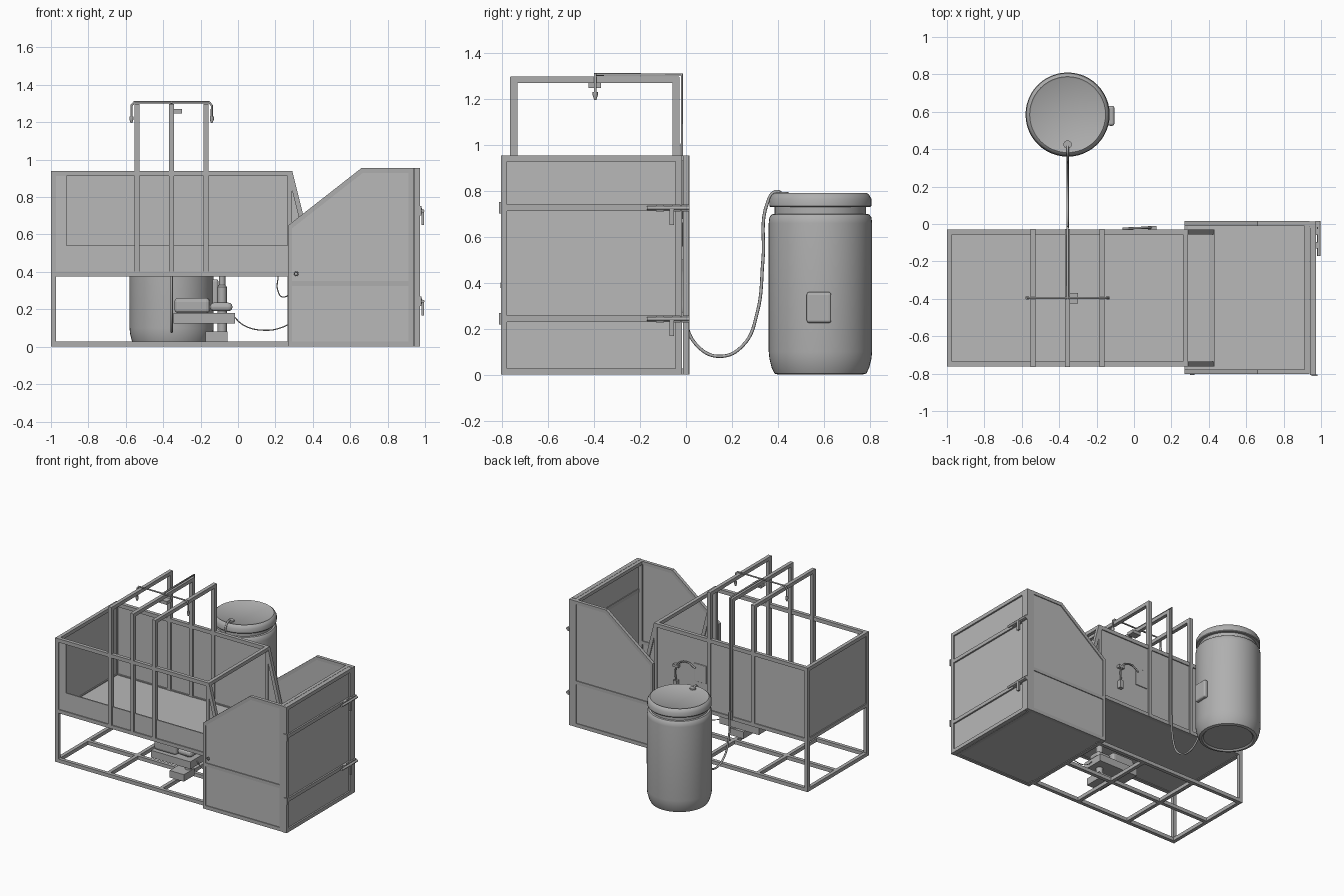
import bpy, bmesh, math
from mathutils import Vector

cube = bpy.data.objects.get("Cube")
if cube:
    bpy.data.objects.remove(cube, do_unlink=True)


def material(name, value):
    m = bpy.data.materials.new(name)
    m.use_nodes = True
    colour = (value, value, value, 1)
    m.diffuse_color = colour
    m.node_tree.nodes["Principled BSDF"].inputs["Base Color"].default_value = colour
    return m


PANEL = material("sheet grey", 0.48)
FRAME = material("frame grey", 0.42)
DRUM = material("drum grey", 0.43)
T = 0.027  # square tube width


def finish(name, bm, mat, smooth=False):
    bmesh.ops.recalc_face_normals(bm, faces=bm.faces)
    mesh = bpy.data.meshes.new(name)
    bm.to_mesh(mesh)
    bm.free()
    mesh.materials.append(mat)
    ob = bpy.data.objects.new(name, mesh)
    bpy.context.collection.objects.link(ob)
    if smooth:
        bpy.ops.object.select_all(action='DESELECT')
        bpy.context.view_layer.objects.active = ob
        ob.select_set(True)
        bpy.ops.object.shade_smooth_by_angle(angle=math.radians(35))
    return ob


def boxes(name, spans, mat, bevel=0):
    """One object from boxes given as x0, x1, y0, y1, z0, z1."""
    bm = bmesh.new()
    for x0, x1, y0, y1, z0, z1 in spans:
        vs = bmesh.ops.create_cube(bm, size=1)["verts"]
        for v in vs:
            v.co = Vector(((x0 + x1) / 2 + v.co.x * (x1 - x0),
                           (y0 + y1) / 2 + v.co.y * (y1 - y0),
                           (z0 + z1) / 2 + v.co.z * (z1 - z0)))
    ob = finish(name, bm, mat)
    if bevel:
        b = ob.modifiers.new("rounding", 'BEVEL')
        b.width, b.segments = bevel, 3
    return ob


def plate(name, outline, y0, y1, mat):
    """Extrude an x-z outline along y."""
    bm = bmesh.new()
    face = bm.faces.new([bm.verts.new((x, y0, z)) for x, z in outline])
    new = bmesh.ops.extrude_face_region(bm, geom=[face])["geom"]
    bmesh.ops.translate(bm, vec=(0, y1 - y0, 0),
                        verts=[g for g in new if isinstance(g, bmesh.types.BMVert)])
    return finish(name, bm, mat)


def lathe(name, profile, centre, mat, steps=48):
    bm = bmesh.new()
    vs = [bm.verts.new((r, 0, z)) for r, z in profile]
    edges = [bm.edges.new(p) for p in zip(vs, vs[1:])]
    bmesh.ops.spin(bm, geom=vs + edges, axis=(0, 0, 1), cent=(0, 0, 0),
                   angle=math.tau, steps=steps)
    bmesh.ops.remove_doubles(bm, verts=bm.verts, dist=0.0005)
    ob = finish(name, bm, mat, True)
    ob.location = centre
    return ob


def tube(name, points, radius, mat, curved=False):
    cu = bpy.data.curves.new(name, 'CURVE')
    cu.dimensions = '3D'
    cu.bevel_depth, cu.bevel_resolution, cu.use_fill_caps = radius, 2, True
    cu.resolution_u = 8
    sp = cu.splines.new('BEZIER' if curved else 'POLY')
    pts = sp.bezier_points if curved else sp.points
    pts.add(len(points) - 1)
    for p, co in zip(pts, points):
        if curved:
            p.co = co
            p.handle_left_type = p.handle_right_type = 'AUTO'
        else:
            p.co = (*co, 1)
    cu.materials.append(mat)
    ob = bpy.data.objects.new(name, cu)
    bpy.context.collection.objects.link(ob)
    return ob


# Tank stand and rails
L, R, F, B = -1.0, 0.29, -0.763, -0.03
rows = [(F, F + T), (B - T, B)]
spans = []
for y0, y1 in rows:
    spans += [(L, R, y0, y1, 0.912, 0.94), (L, 0.43, y0, y1, 0.375, 0.402),
              (L, 0.3, y0, y1, 0, T), (L, L + T, y0, y1, 0, 0.94),
              (R - 0.025, R, y0, y1, 0, 0.94)]
spans += [(x, x + T, F, B, z, z + T) for x, z in
          [(L, 0), (L, 0.375), (L, 0.913), (R - T, 0.913), (R - T, 0),
           (0.403, 0.375), (-0.58, 0), (-0.14, 0)]]
spans.append((L, R, -0.41, -0.383, 0, T))
boxes("tank_frame", spans, FRAME)

# Sloping end bars of the tank with their corner sheets
for side, (y0, y1) in zip(("front", "back"), rows):
    plate(side + "_slope_bar", [(0.263, 0.94), (0.29, 0.94), (0.43, 0.38), (0.403, 0.38)],
          y0, y1, FRAME)
    mid = (y0 + y1) / 2
    plate(side + "_corner_sheet", [(0.28, 0.9), (0.41, 0.39), (0.28, 0.39)],
          mid - 0.004, mid + 0.004, PANEL)

# Tank sheets; the front one has a large open window
boxes("tank_floor", [(L + 0.01, 0.42, F + 0.01, B - 0.01, 0.38, 0.395)], PANEL)
boxes("tank_back", [(L + 0.01, 0.28, -0.048, -0.038, 0.385, 0.93)], PANEL)
boxes("tank_end", [(L + 0.008, L + 0.018, F + 0.01, B - 0.01, 0.385, 0.93)], PANEL)
plate("tank_front", [(L + 0.01, 0.385), (0.28, 0.385), (0.28, 0.54), (-0.917, 0.54),
                     (-0.917, 0.93), (L + 0.01, 0.93)], F + 0.008, F + 0.018, PANEL)

# Three tall hoops over the tank
for i, x in enumerate((-0.54, -0.355, -0.171)):
    x0, x1 = x - T / 2, x + T / 2
    boxes("hoop_%d" % (i + 1),
          [(x0, x1, y0 - 0.002, y1 + 0.002, 0.376, 1.295) for y0, y1 in rows]
          + [(x0, x1, F, B, 1.27, 1.297)], FRAME)

# Entry box: two sloped side walls with frames
side_outline = [(0.275, 0.01), (0.275, 0.64), (0.665, 0.945), (0.93, 0.945), (0.93, 0.01)]
for side, y0, y1 in (("front", -0.803, -0.778), ("back", -0.01, 0.015)):
    mid = (y0 + y1) / 2
    plate(side + "_box_sheet", side_outline, mid - 0.006, mid + 0.006, PANEL)
    boxes(side + "_box_frame",
          [(0.27, 0.29, y0, y1, 0, 0.65), (0.912, 0.938, y0, y1, 0, 0.955),
           (0.27, 0.938, y0, y1, 0, T), (0.27, 0.938, y0, y1, 0.325, 0.35),
           (0.66, 0.938, y0, y1, 0.93, 0.955)], FRAME)
    plate(side + "_box_slope", [(0.27, 0.65), (0.66, 0.955), (0.668, 0.93), (0.27, 0.618)],
          y0, y1, FRAME)
boxes("box_floor", [(0.27, 0.938, -0.79, 0.005, 0.005, 0.02)], PANEL)
boxes("box_cross_rails", [(0.27, 0.29, -0.79, 0, 0, T), (0.912, 0.938, -0.79, 0, 0, T),
                          (0.912, 0.938, -0.79, 0, 0.93, 0.955)], FRAME)
tube("box_eyelet", [(0.312 + 0.01 * math.cos(a * math.tau / 12), -0.804,
                     0.39 + 0.01 * math.sin(a * math.tau / 12)) for a in range(13)],
     0.003, FRAME)

# End door with four rails, latches and hinges
boxes("door_sheet", [(0.945, 0.96, -0.795, -0.02, 0.01, 0.945)], PANEL)
boxes("door_frame", [(0.94, 0.972, y, y + T, 0, 0.955) for y in (-0.806, -0.045)]
      + [(0.94, 0.972, -0.806, -0.018, z, z + T) for z in (0, 0.23, 0.713, 0.928)], FRAME)
boxes("door_post", [(0.938, 0.972, -0.014, 0.014, 0, 0.955)], FRAME)
for name, z in (("lower", 0.243), ("upper", 0.726)):
    tube(name + "_latch_bar", [(0.988, -0.17, z), (0.988, 0.015, z)], 0.009, FRAME)
    boxes(name + "_latch_mount", [(0.97, 0.985, y, y + 0.035, z - 0.015, z + 0.015)
                                  for y in (-0.13, -0.06, -0.02)], FRAME)
    boxes(name + "_latch_handle", [(0.982, 0.995, -0.072, -0.052, z - 0.075, z)], FRAME)
    boxes(name + "_hinge", [(0.95, 0.98, -0.813, -0.804, z - 0.025, z + 0.025)], FRAME)

# Drum with neck and lid
DX, DY = -0.355, 0.585
lathe("drum", [(0, 0.01), (0.17, 0.01), (0.18, 0), (0.2, 0.005), (0.212, 0.03), (0.222, 0.07),
               (0.225, 0.1), (0.225, 0.66), (0.222, 0.685), (0.212, 0.698), (0.199, 0.7),
               (0.199, 0.74), (0, 0.74)], (DX, DY, 0), DRUM)
lathe("drum_lid", [(0, 0.73), (0.218, 0.73), (0.222, 0.735), (0.222, 0.765), (0.212, 0.783),
                   (0.203, 0.79), (0.195, 0.785), (0, 0.785)], (DX, DY, 0), DRUM)
boxes("drum_box", [(-0.14, -0.105, 0.525, 0.632, 0.225, 0.36)], DRUM, 0.012)
lathe("lid_fitting", [(0, 0.78), (0.022, 0.78), (0.022, 0.795), (0, 0.795)],
      (DX, 0.425, 0), FRAME, 20)

# Hose from the drum up to the spray bar
tube("supply_hose", [(DX, 0.425, 0.785), (DX, 0.39, 0.797), (DX, 0.355, 0.75),
                     (DX, 0.335, 0.5), (DX, 0.31, 0.27), (DX, 0.25, 0.13), (DX, 0.15, 0.08),
                     (DX, 0.05, 0.125), (DX, -0.005, 0.25), (DX, -0.018, 0.45)],
     0.007, FRAME, True)
tube("riser_pipe", [(DX, -0.018, 0.44), (DX, -0.018, 1.307), (DX, -0.4, 1.307)], 0.006, FRAME)
tube("spray_bar", [(-0.57, -0.395, 1.21), (-0.57, -0.395, 1.29), (-0.555, -0.395, 1.307),
                   (-0.155, -0.395, 1.307), (-0.14, -0.395, 1.29), (-0.14, -0.395, 1.21)],
     0.006, FRAME)
for side, x in (("right", -0.57), ("left", -0.14)):
    lathe(side + "_nozzle", [(0, 0), (0.004, 0), (0.011, 0.02), (0.011, 0.035), (0, 0.035)],
          (x, -0.395, 1.195), FRAME, 16)
boxes("spray_valve", [(-0.37, -0.3, -0.425, -0.37, 1.247, 1.272)], FRAME)

# Pump and drain under the tank
boxes("pump_foot", [(-0.175, -0.055, -0.57, -0.44, 0.027, 0.08)], FRAME)
lathe("drain_pipe", [(0, 0.08), (0.025, 0.08), (0.025, 0.32), (0.017, 0.33), (0.017, 0.38),
                     (0, 0.38)], (-0.085, -0.47, 0), FRAME, 20)
boxes("pump_tray", [(-0.345, -0.015, -0.55, -0.38, 0.125, 0.18)], FRAME)
boxes("pump_body", [(-0.34, -0.15, -0.53, -0.4, 0.18, 0.26),
                    (-0.15, -0.03, -0.52, -0.42, 0.19, 0.235)], FRAME, 0.02)
tube("pump_cable", [(-0.03, -0.47, 0.17), (0.03, -0.47, 0.115), (0.14, -0.45, 0.088),
                    (0.24, -0.43, 0.105), (0.33, -0.4, 0.16)], 0.003, FRAME, True)
tube("drain_cable", [(0.215, -0.4, 0.38), (0.213, -0.4, 0.3), (0.24, -0.4, 0.265),
                     (0.3, -0.4, 0.32)], 0.003, FRAME, True)

# Switch plate and hand spray on the back of the tank
boxes("switch_plate", [(-0.145, -0.045, -0.04, -0.032, 0.59, 0.725)], PANEL, 0.003)
tube("hand_hose", [(-0.06, -0.025, 0.69), (0, -0.022, 0.72), (0.07, -0.02, 0.7),
                   (0.1, -0.02, 0.65), (0.1, -0.02, 0.56)], 0.006, FRAME, True)
boxes("hand_spray", [(0.085, 0.115, -0.038, -0.01, 0.5, 0.56),
                     (0.075, 0.12, -0.038, -0.012, 0.66, 0.68)], FRAME)
